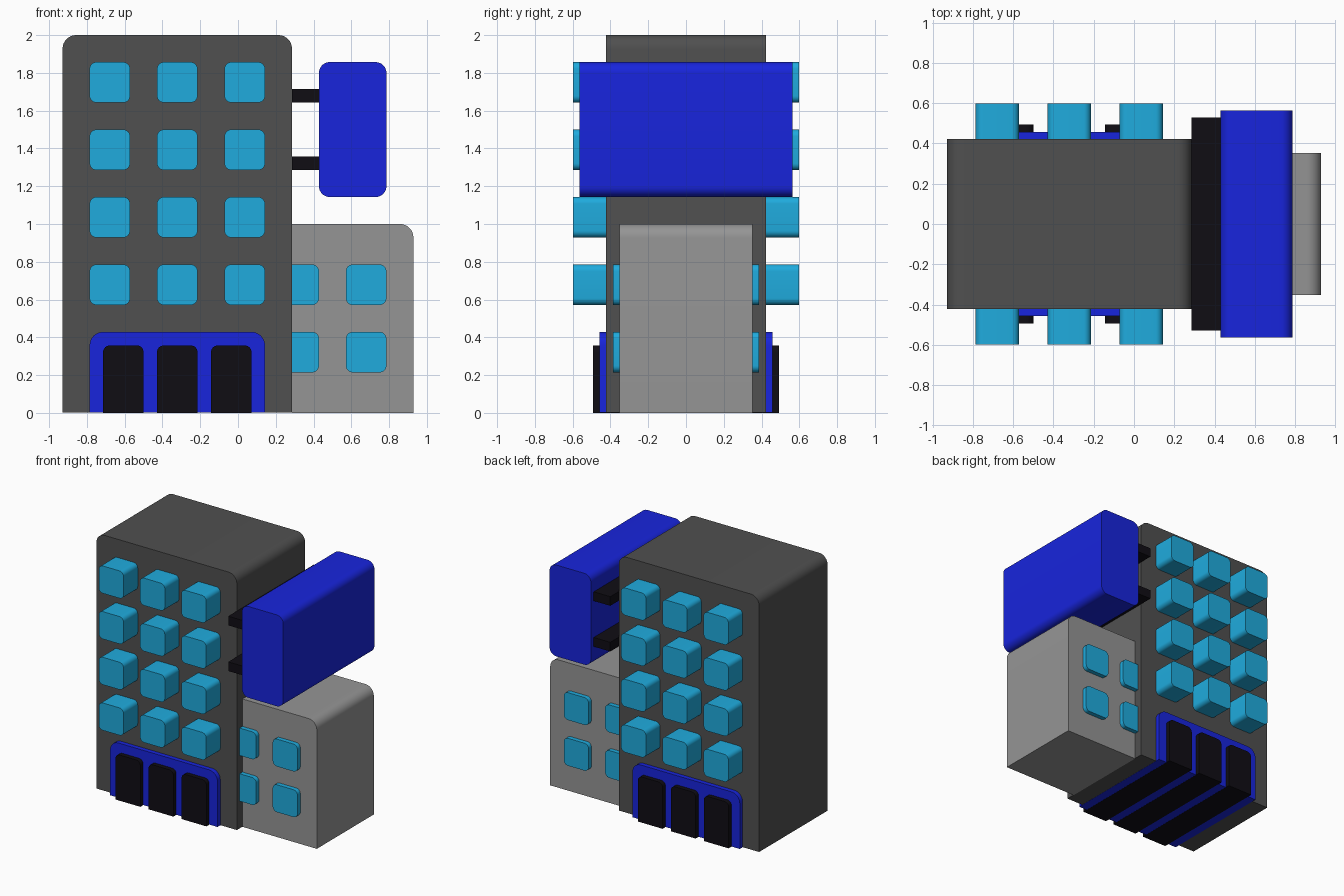
import bpy
from math import sin, cos, pi, radians

if "Cube" in bpy.data.objects:
    bpy.data.objects.remove(bpy.data.objects["Cube"], do_unlink=True)

U = 1 / 14      # facade grid step
D = 0.0352      # depth layer step
STEPS = 8       # segments per rounded corner


def material(name, r, g, b):
    m = bpy.data.materials.new(name)
    m.use_nodes = True
    m.diffuse_color = (r, g, b, 1)
    m.node_tree.nodes["Principled BSDF"].inputs["Base Color"].default_value = (r, g, b, 1)
    return m


dark_grey = material("dark_grey", 0.08, 0.08, 0.08)
light_grey = material("light_grey", 0.3, 0.3, 0.3)
blue = material("blue", 0.009, 0.018, 0.72)
cyan = material("cyan", 0.014, 0.41, 0.73)
black = material("black", 0.005, 0.004, 0.007)


def corner(cx, cz, r, start):
    """Quarter arc around a corner centre."""
    return [(cx + r * cos(start + pi / 2 * i / STEPS), cz + r * sin(start + pi / 2 * i / STEPS))
            for i in range(STEPS + 1)]


def slab(name, x0, x1, z0, z1, depth, mat, tl=0, tr=0, br=0, bl=0, lift=0):
    """Rounded facade outline in grid steps, extruded evenly front and back."""
    def arc(x, z, sx, sz, r, start):
        return corner(x - sx * r, z - sz * r, r, start) if r else [(x, z)]
    outline = (arc(x1, z1, 1, 1, tr, 0) + arc(x0, z1, -1, 1, tl, pi / 2)
               + arc(x0, z0, -1, -1, bl, pi) + arc(x1, z0, 1, -1, br, 1.5 * pi))
    n = len(outline)
    y = depth * D
    verts = [(px * U, s * y, max(pz * U, lift)) for s in (-1, 1) for px, pz in outline]
    faces = [tuple(range(n)), tuple(reversed(range(n, 2 * n)))]
    faces += [(i, i + n, (i + 1) % n + n, (i + 1) % n) for i in range(n)]
    mesh = bpy.data.meshes.new(name)
    mesh.from_pydata(verts, [], faces)
    mesh.materials.append(mat)
    obj = bpy.data.objects.new(name, mesh)
    bpy.context.collection.objects.link(obj)
    bpy.ops.object.select_all(action='DESELECT')
    obj.select_set(True)
    bpy.context.view_layer.objects.active = obj
    bpy.ops.object.shade_smooth_by_angle(angle=radians(30))
    return obj


def window(name, x, z, depth):
    r = 0.5
    return slab(name, x, x + 3, z, z + 3, depth, cyan, r, r, r, r)


# Main tower and lower annex
slab("tower", -13, 4, 0, 28, 12, dark_grey, tl=1, tr=1, lift=0.002)
slab("annex", 4, 13, 0, 14, 10, light_grey, tr=1)

# Tower windows, running through to the back
for row, z in enumerate((8, 13, 18, 23)):
    for col, x in enumerate((-11, -6, -1)):
        window(f"tower_window_{row}_{col}", x, z, 17)

# Annex windows
for row, z in enumerate((3, 8)):
    for col, x in enumerate((3, 8)):
        window(f"annex_window_{row}_{col}", x, z, 11)

# Entrance frame with three doors
slab("entrance_frame", -11, 2, 0, 6, 13, blue, tl=1, tr=1, lift=0.001)
for i, x in enumerate((-10, -6, -2)):
    slab(f"door_{i}", x, x + 3, 0, 5, 14, black, tl=0.5, tr=0.5)

# Side sign on two brackets
slab("side_sign", 6, 11, 16, 26, 16, blue, 0.8, 0.8, 0.8, 0.8)
for i, z in enumerate((18, 23)):
    slab(f"sign_bracket_{i}", 4, 6, z, z + 1, 15, black)
